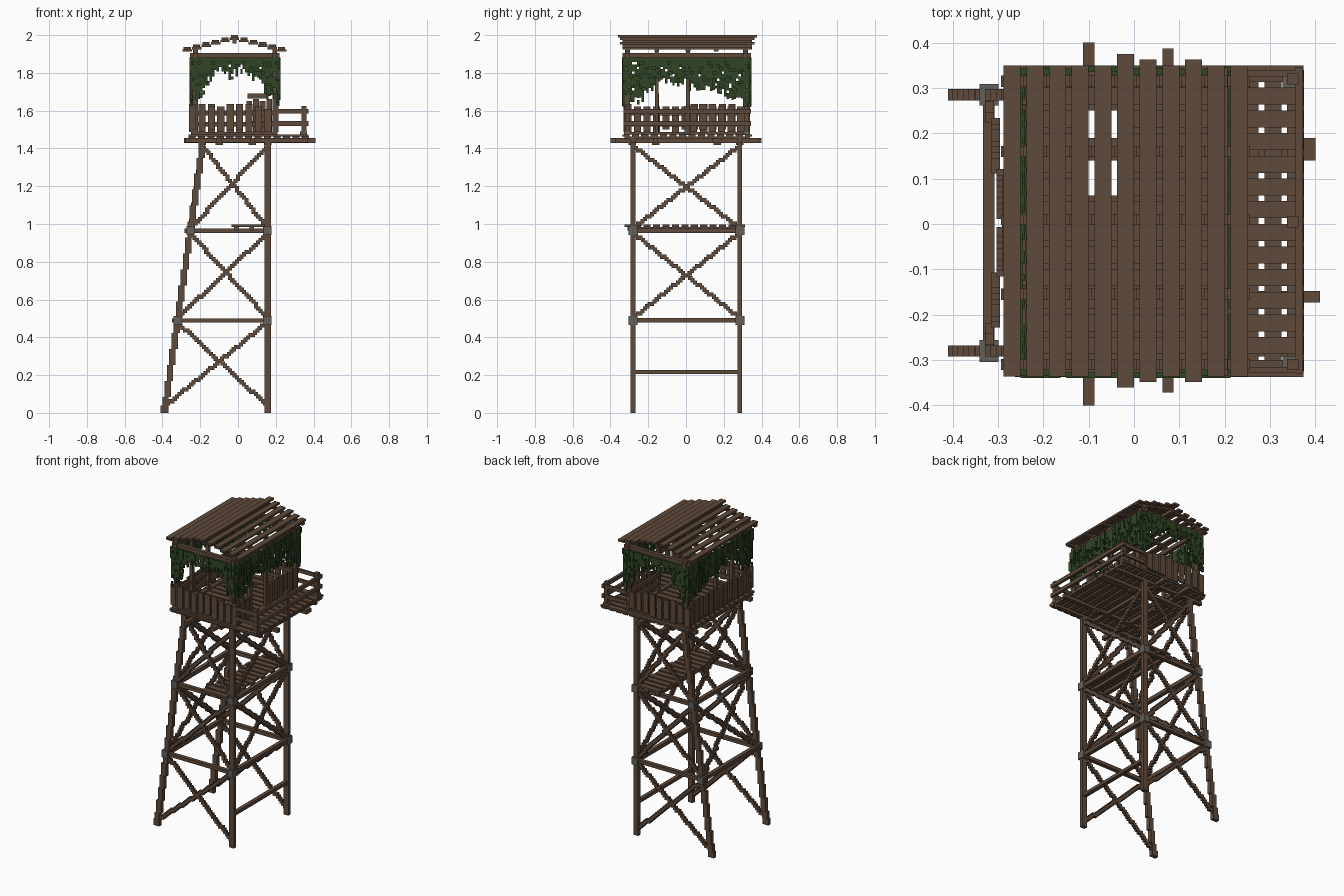
import bpy, bmesh, math, random
from mathutils import Vector

old = bpy.data.objects.get("Cube")
if old:
    bpy.data.objects.remove(old, do_unlink=True)

random.seed(4)
V = 0.0125  # block size


def material(name, rgb):
    m = bpy.data.materials.new(name)
    m.use_nodes = True
    m.diffuse_color = (*rgb, 1)
    m.node_tree.nodes["Principled BSDF"].inputs["Base Color"].default_value = (*rgb, 1)
    return m


WOOD = material("brown wood", (0.114, 0.068, 0.044))
METAL = material("grey metal", (0.125, 0.115, 0.10))
LEAF = material("dark green leaves", (0.030, 0.060, 0.018))


def build(name, boxes, mat=WOOD):
    """One object from boxes given as (x0, x1, y0, y1, z0, z1)."""
    bm = bmesh.new()
    for x0, x1, y0, y1, z0, z1 in boxes:
        vs = bmesh.ops.create_cube(bm, size=1)["verts"]
        for v in vs:
            v.co = ((x0 + x1) / 2 + v.co.x * (x1 - x0),
                    (y0 + y1) / 2 + v.co.y * (y1 - y0),
                    (z0 + z1) / 2 + v.co.z * (z1 - z0))
    me = bpy.data.meshes.new(name)
    bm.to_mesh(me)
    bm.free()
    me.materials.append(mat)
    ob = bpy.data.objects.new(name, me)
    bpy.context.collection.objects.link(ob)
    return ob


def around(c, sx, sy, sz):
    return (c[0] - sx / 2, c[0] + sx / 2, c[1] - sy / 2, c[1] + sy / 2,
            c[2] - sz / 2, c[2] + sz / 2)


def stepped(a, b, sx, sy, sz):
    """Boxes climbing in block steps from a to b."""
    a, b = Vector(a), Vector(b)
    d = b - a
    n = max(1, round(max(abs(c) for c in d) / V))
    out = []
    for i in range(n + 1):
        p = a + d * (i / n)
        q = [a[k] + round((p[k] - a[k]) / V) * V for k in range(3)]
        out.append(around(q, sx, sy, sz))
    return out


# ---- Legs, two upright and two leaning ----
LEG_Y = (-0.28, 0.285)
DECK = 1.435
RIGHT = 0.157


def lean(z):
    return -0.39 + 0.205 * z / DECK


for side, y in zip(("front", "back"), LEG_Y):
    build(side + "_upright_leg", [(RIGHT - .017, RIGHT + .017, y - V, y + V, 0, DECK)])
    steps = 17
    h = DECK / steps
    build(side + "_leaning_leg",
          [(lean((i + .5) * h) - .017, lean((i + .5) * h) + .017, y - V, y + V,
            i * h, (i + 1) * h) for i in range(steps)])
    build(side + "_leg_foot", [(-.41, -.37, y - V, y + V, 0, .04)])

# ---- Cross braces and girts ----
LEVELS = (0.025, 0.49, 0.965, 1.425)
for k in range(3):
    z0, z1 = LEVELS[k] + .012, LEVELS[k + 1] - .012
    for side, y in zip(("front", "back"), LEG_Y):
        boxes = stepped((lean(z0), y, z0), (RIGHT, y, z1), .022, .02, .022)
        boxes += stepped((RIGHT, y, z0), (lean(z1), y, z1), .022, .02, .022)
        build(f"{side}_cross_brace_{k + 1}", boxes)
    if k:
        for side, xa, xb in (("left", RIGHT, RIGHT), ("right", lean(z0), lean(z1))):
            boxes = stepped((xa, LEG_Y[0], z0), (xb, LEG_Y[1], z1), .02, .022, .022)
            boxes += stepped((xa, LEG_Y[1], z0), (xb, LEG_Y[0], z1), .02, .022, .022)
            build(f"{side}_cross_brace_{k + 1}", boxes)

for k, z in enumerate(LEVELS[1:3]):
    boxes = [(lean(z) - .03, RIGHT + .02, y - V, y + V, z - V, z + V * .8) for y in LEG_Y]
    boxes += [(x - V, x + V, LEG_Y[0] - .02, LEG_Y[1] + .02, z - V, z + V)
              for x in (lean(z), RIGHT)]
    build(f"girts_{k + 1}", boxes)
    build(f"clamps_{k + 1}", [around((x, y, z), .042, .048, .048)
                              for x in (lean(z), RIGHT) for y in LEG_Y], METAL)
build("low_girt", [(RIGHT - V, RIGHT + V, *LEG_Y, .205, .226)])

# ---- Half landing ----
boxes = []
for i in range(13):
    y = -.325 + i * 4 * V
    boxes.append((-.035 + random.choice((0, V)), .155 - random.choice((0, V)),
                  y, y + 3 * V, .985, .998))
build("landing_planks", boxes)
build("landing_joists", [(x, x + 2 * V, -.31, .31, .965, .985) for x in (-.02, .06)])

# ---- Main deck with hatch ----
HX, HY = (-.125, -.025), (.063, .25)


def plank_x(x0, x1, y0, y1, z0, z1):
    if y1 > HY[0] and y0 < HY[1]:
        return [(x0, HX[0], y0, y1, z0, z1), (HX[1], x1, y0, y1, z0, z1)]
    return [(x0, x1, y0, y1, z0, z1)]


def plank_y(x0, x1, y0, y1, z0, z1):
    if x1 > HX[0] and x0 < HX[1]:
        return [(x0, x1, y0, HY[0], z0, z1), (x0, x1, HY[1], y1, z0, z1)]
    return [(x0, x1, y0, y1, z0, z1)]


boxes = []
for i in range(14):
    y = -.337 + i * 4 * V
    boxes += plank_x(-.262, .374, y, min(y + 3 * V, .35), 1.4625, 1.475)
build("deck_planks", boxes)
boxes = []
for i in range(13):
    x = -.2625 + i * 4 * V
    boxes += plank_y(x, x + 3 * V, -.325, .34, 1.45, 1.4625)
build("deck_underlay", boxes)
boxes = plank_y(-.1125, -.0875, -.4, .4, 1.43, 1.455)
boxes += [(.0625, .0875, -.372, .387, 1.43, 1.455)]
build("deck_cross_beams", boxes)
build("deck_long_beams", [(-.285, .41, -.173, -.148, 1.43, 1.455),
                          (-.285, .40, .14, .19, 1.43, 1.455)]
      + [(-.28, .37, y - V, y + V, 1.432, 1.455) for y in LEG_Y])
build("beam_blocks", [(x - .02, x + .02, y - .02, y + .02, 1.418, 1.432)
                      for x in (-.1, .075) for y in (-.285, .285)]
      + [(x - .02, x + .02, y - .02, y + .02, 1.418, 1.432)
         for x in (-.19, .157) for y in (-.16, .165)])

# ---- Cabin frame ----
PX, PY = (-.225, .195), (-.31, .315)
build("cabin_posts", [around((x, y, 1.70), .025, .025, .46) for x in PX for y in PY])
build("door_posts", [around((PX[1], y, 1.70), .02, .02, .46) for y in (-.155, .01)])
build("side_posts", [around((PX[0], y, 1.70), .02, .02, .46) for y in (-.155, .01)])
build("cabin_top_beams",
      [(-.255, .22, y - V, y + V, 1.88, 1.904) for y in PY]
      + [(x - V, x + V, -.335, .345, 1.88, 1.904) for x in PX])
build("cabin_sills", [(-.25, .21, y - V, y + V, 1.475, 1.487) for y in PY]
      + [(x - V, x + V, -.32, .33, 1.475, 1.487) for x in PX])

# ---- Plank fences ----


def fence(name, lo, hi, at, along_x, out):
    boxes = []
    t = lo
    while t + 2 * V < hi:
        top = 1.622 + random.choice((0, 0, V, -V))
        bot = 1.50 - random.choice((0, V))
        e = min(t + 3 * V, hi)
        a, b = sorted((at, at + out * V))
        boxes.append((t, e, a, b, bot, top) if along_x else (a, b, t, e, bot, top))
        t += 4 * V
    for z in (1.515, 1.575):
        a, b = sorted((at, at - out * V))
        boxes.append((lo, hi, a, b, z, z + 2 * V) if along_x else (a, b, lo, hi, z, z + 2 * V))
    build(name, boxes)


fence("front_fence", -.26, .21, -.318, True, -1)
fence("back_fence", -.26, .21, .325, True, 1)
fence("right_fence", -.325, .335, -.238, False, -1)
fence("left_fence_front", -.325, -.165, .203, False, 1)
fence("left_fence_back", .02, .335, .203, False, 1)

# Gate swung open into the cabin
build("open_gate", [(x, x + 2.4 * V, -.155, -.1425, 1.48, 1.65 + (i % 2) * V)
                    for i, x in enumerate((.045, .08, .115, .15))]
      + [(.05, .15, -.165, -.1425, 1.665, 1.69), (.045, .185, -.167, -.155, 1.52, 1.545)])

# ---- Balcony railing ----
RX, RY = .35, (-.31, .32)
build("balcony_posts", [around((RX, y, 1.55), .025, .025, .15) for y in (RY[0], .005, RY[1])])
boxes = []
for z in (1.52, 1.585):
    boxes.append((RX + .005, RX + .022, -.33, .345, z, z + .024))
    boxes += [(.2, .372, y - V / 2, y + V / 2, z, z + .024) for y in (-.322, .332)]
build("balcony_rails", boxes)
build("post_brackets", [around((RX - .003, y, 1.482), .038, .038, .014) for y in RY], METAL)

# ---- Roof: stepped planks on rafters ----
planks, rafters = [], []
for i in range(-5, 6):
    x = -.01875 + i * 4 * V
    top = 2.0 - abs(i) * V
    ext = .025 if i == 0 else random.choice((0, 0, 0, V))
    planks.append((x - 1.5 * V, x + 1.5 * V, -.336 - ext, .35 + ext, top - V, top))
    for y in (-.31, -.155, .01, .16, .315):
        rafters.append((x - 2 * V, x + 2 * V, y - V, y + V, top - 2 * V, top - V))
build("roof_planks", planks)
build("roof_rafters", rafters)
build("ridge_beam", [(-.03, -.008, -.33, .34, 1.955, 1.975)])

# ---- Hanging vines ----


def vines(name, lo, hi, at, along_x, profile):
    boxes = []
    n = round((hi - lo) / V)
    for i in range(n):
        t = lo + i * V
        f = i / (n - 1) * (len(profile) - 1)
        k = min(int(f), len(profile) - 2)
        low = profile[k] + (profile[k + 1] - profile[k]) * (f - k) + random.uniform(-.03, .03)
        z = 1.882
        while z > low:
            run = random.randint(2, 7) * V
            b = max(z - run, low - V)
            a = at + random.choice((0, 0, V * .4))
            boxes.append((t, t + V, a, a + V, b, z) if along_x else (a, a + V, t, t + V, b, z))
            z = b - random.choice((0, V, V, 2 * V))
    build(name, boxes, LEAF)


END = (1.66, 1.68, 1.79, 1.82, 1.80, 1.83, 1.81, 1.78, 1.70, 1.65)
SIDE = (1.72, 1.66, 1.69, 1.75, 1.78, 1.76, 1.76, 1.71, 1.75, 1.73, 1.70, 1.66, 1.66)
vines("front_vines", -.25, .215, -.34, True, END)
vines("back_vines", -.25, .215, .33, True, END)
vines("right_vines", -.335, .345, -.258, False, SIDE)
vines("left_vines", -.335, .345, .208, False, SIDE)
